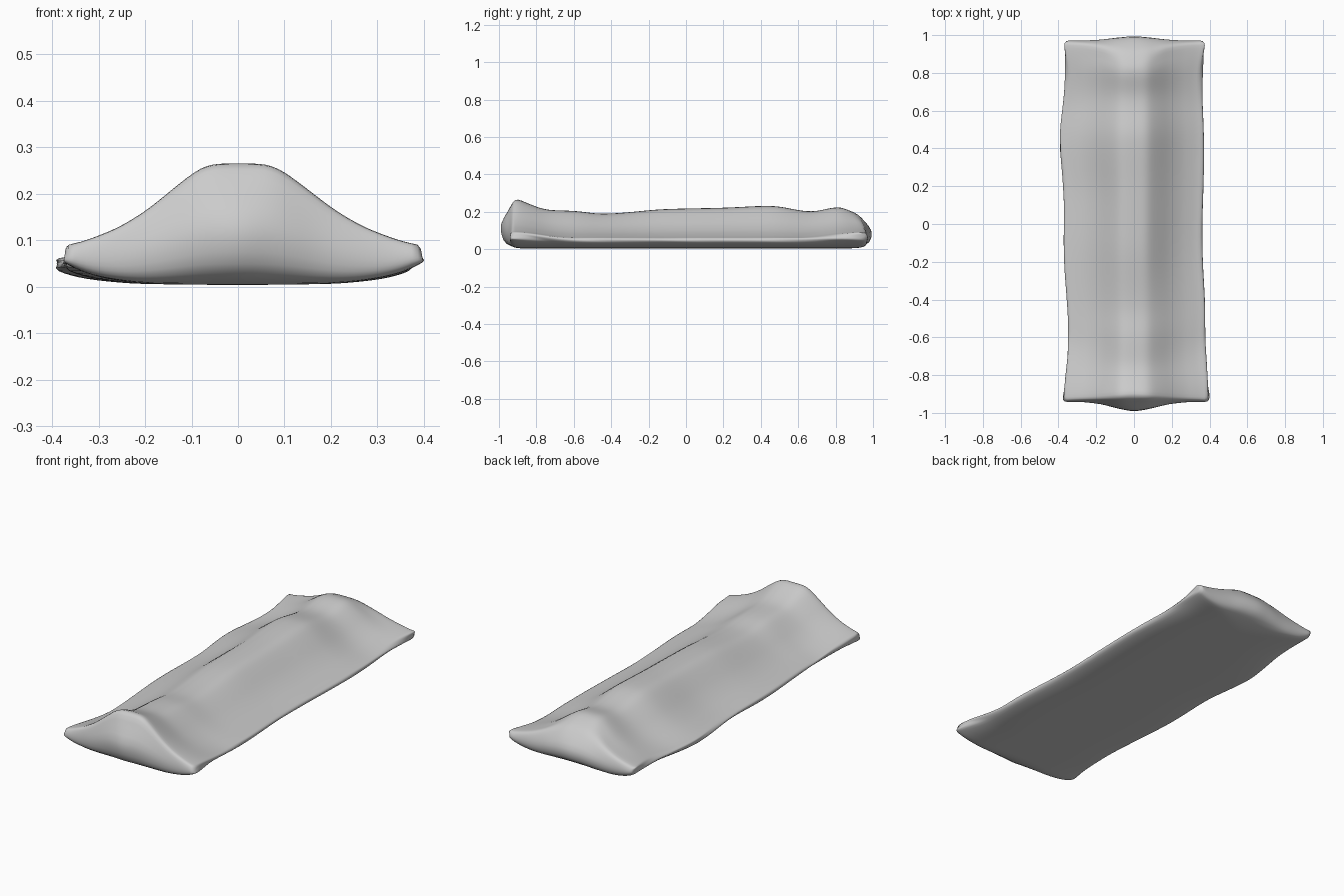
import bpy
import bmesh

cube = bpy.data.objects.get("Cube")
if cube:
    bpy.data.objects.remove(cube, do_unlink=True)


def curve(points):
    """Smooth monotone-tangent interpolation through (position, value) pairs."""
    def slope(i):
        if i in (0, len(points) - 1):
            return 0.0
        (a, p), (b, q), (c, r) = points[i - 1:i + 2]
        left, right = (q - p) / (b - a), (r - q) / (c - b)
        return 0.0 if left * right <= 0 else 2 * left * right / (left + right)

    def evaluate(x):
        x = min(max(x, points[0][0]), points[-1][0])
        i = 0
        while i < len(points) - 2 and x > points[i + 1][0]:
            i += 1
        (a, p), (b, q) = points[i:i + 2]
        h = b - a
        t = (x - a) / h
        return ((1 + 2 * t) * (1 - t) ** 2 * p + t * (1 - t) ** 2 * h * slope(i)
                + t * t * (3 - 2 * t) * q + t * t * (t - 1) * h * slope(i + 1))
    return evaluate


def mix(a, b, t):
    return a + (b - a) * t


# Guides along the length: ridge height, rim height and the two wavy edges
ridge = curve([(-.91, .272), (-.87, .255), (-.73, .21), (-.6, .205), (-.45, .19),
               (-.1, .215), (.2, .222), (.45, .232), (.67, .202), (.82, .226), (.9, .2)])
rim = curve([(-.92, .09), (-.6, .06), (.6, .06), (.95, .09)])
right_edge = curve([(-.93, .38), (-.8, .36), (-.6, .345), (-.1, .377), (.15, .367),
                    (.45, .402), (.78, .357), (.97, .372)])
left_edge = curve([(-.9, .402), (-.7, .375), (-.5, .382), (-.1, .36), (.1, .366),
                   (.45, .374), (.78, .357), (.97, .378)])

# Guides across the width, from the middle to the edge
slope_shape = curve([(0, 1), (.12, .995), (.2, .95), (.33, .75), (.55, .38), (.75, .15), (1, 0)])
belly = curve([(0, 0), (.5, .002), (.8, .012), (.93, .024), (1, .035)])
bulge = curve([(0, 1), (.2, .75), (.5, .2), (.8, 0), (1, 0)])

# End faces: (height share, y in the middle, y at the corner), top to bottom
front_end = [(.96, -.925, -.93), (.75, -.95, -.938), (.5, -.998, -.942),
             (.25, -.987, -.942), (.08, -.968, -.935)]
back_end = [(.92, .915, .96), (.72, .955, .968), (.48, .998, .972),
            (.25, .992, .97), (.08, .972, .96)]

COLUMNS, ROWS = 28, 44


def column(u):
    """Closed lengthwise loop at width share u."""
    a = abs(u)
    side = left_edge if u > 0 else right_edge
    f = bulge(a)
    y0, y1 = mix(-.92, -.9, f), mix(.95, .87, f)

    def top(y):
        return mix(rim(y), ridge(y), slope_shape(a))

    def bottom(y):
        return .004 + belly(a) + max(0, rim(y) - .06) * a ** 4 * .5

    def point(y, z):
        return (u * side(y), y, z)

    ys = [mix(y0, y1, i / ROWS) for i in range(ROWS + 1)]

    def end(profile, y):
        return [point(mix(corner, mid, f), mix(bottom(y), top(y), share))
                for share, mid, corner in profile]

    upper = [point(y, top(y)) for y in ys]
    lower = [point(y, bottom(y)) for y in reversed(ys)]
    return upper + end(back_end, y1) + lower + end(front_end, y0)[::-1]


# Loft the columns into one closed body
bm = bmesh.new()
loops = [[bm.verts.new(p) for p in column(2 * i / COLUMNS - 1)] for i in range(COLUMNS + 1)]
count = len(loops[0])
for a, b in zip(loops, loops[1:]):
    for j in range(count):
        k = (j + 1) % count
        bm.faces.new((a[j], a[k], b[k], b[j]))

# Close both long rims with strips between the upper and lower edges
steps = len(back_end)
for loop in (loops[0], loops[-1]):
    order = loop[-steps:] + loop[:-steps]
    half = count // 2
    for j in range(half - 1):
        bm.faces.new((order[j], order[j + 1], order[count - 2 - j], order[count - 1 - j]))
bmesh.ops.recalc_face_normals(bm, faces=bm.faces)
mesh = bpy.data.meshes.new("ridged_slab")
bm.to_mesh(mesh)
bm.free()

slab = bpy.data.objects.new("ridged_slab", mesh)
bpy.context.collection.objects.link(slab)
mesh.shade_smooth()
rounding = slab.modifiers.new("rounding", "SUBSURF")
rounding.levels = rounding.render_levels = 1

# Plain grey
grey = bpy.data.materials.new("plain_grey")
grey.use_nodes = True
colour = (.6, .6, .6, 1)
grey.diffuse_color = colour
grey.node_tree.nodes["Principled BSDF"].inputs["Base Color"].default_value = colour
mesh.materials.append(grey)
